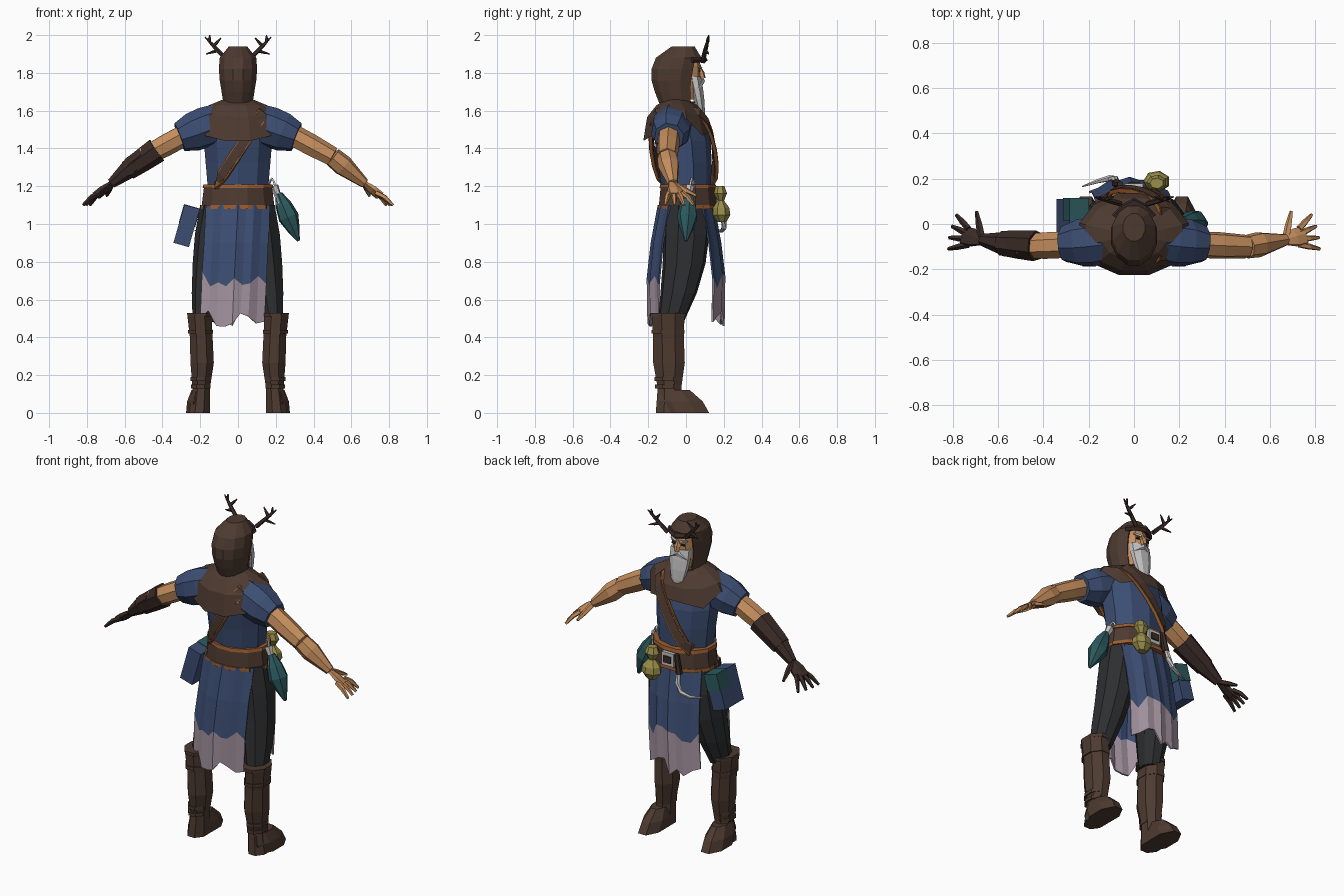
import bpy, bmesh, math, random
from mathutils import Vector, Matrix

random.seed(4)
cube = bpy.data.objects.get("Cube")
if cube:
    bpy.data.objects.remove(cube)


def material(name, *rgb):
    made = bpy.data.materials.new(name)
    made.use_nodes = True
    made.diffuse_color = (*rgb, 1)
    made.node_tree.nodes["Principled BSDF"].inputs["Base Color"].default_value = (*rgb, 1)
    return made


BROWN = material("brown leather", .075, .043, .03)
DARK = material("dark leather", .042, .024, .02)
BLUE = material("blue cloth", .045, .075, .17)
SKIN = material("skin", .56, .27, .11)
BLACK = material("charcoal cloth", .027, .028, .03)
MAUVE = material("mauve lining", .38, .3, .36)
TEAL = material("teal cloth", .025, .1, .11)
OLIVE = material("olive cloth", .32, .27, .07)
GREY = material("pale grey", .55, .55, .55)
RUST = material("rust trim", .33, .11, .03)


def finish(name, bm, *materials):
    bmesh.ops.recalc_face_normals(bm, faces=bm.faces)
    mesh = bpy.data.meshes.new(name)
    bm.to_mesh(mesh)
    bm.free()
    for entry in materials:
        mesh.materials.append(entry)
    ob = bpy.data.objects.new(name, mesh)
    bpy.context.collection.objects.link(ob)
    return ob


def thicken(ob):
    ob.modifiers.new("thickness", "SOLIDIFY").thickness = .01


def sweep(name, mat, points, widths, depth=1, sides=8, level=False, radial=False, shape=None, caps=True):
    """Join cross-sections along points; level ones lie flat, radial ones face outwards."""
    bm, rings, last = bmesh.new(), [], len(points) - 1
    for k, (p, width) in enumerate(zip(points, widths)):
        tangent = (points[min(k + 1, last)] - points[max(k - 1, 0)]).normalized()
        outward = Vector((p.x * .4, p.y, .05)) if radial else Vector((0, .2, 1))
        across = Vector((1, 0, 0)) if level else tangent.cross(outward).normalized()
        up = Vector((0, 1, 0)) if level else across.cross(tangent)
        ring = []
        for i in range(sides):
            angle = math.tau * (i + .5) / sides
            corner = p + across * width * math.cos(angle) + up * width * depth * math.sin(angle)
            if shape:
                shape(corner, angle, k / last)
            ring.append(bm.verts.new(corner))
        rings.append(ring)
    for lower, upper in zip(rings, rings[1:]):
        for i in range(sides):
            bm.faces.new((lower[i - 1], lower[i], upper[i], upper[i - 1]))
    if caps:
        bm.faces.new(rings[0])
        bm.faces.new(rings[-1])
    return finish(name, bm, mat)


def spindle(name, mat, start, end, widths, bow=(0, 0, 0), **options):
    """Evenly spaced sections from start to end, arched by bow."""
    steps = [k / (len(widths) - 1) for k in range(len(widths))]
    points = [Vector(start).lerp(Vector(end), t) + Vector(bow) * math.sin(math.pi * t) for t in steps]
    return sweep(name, mat, points, widths, **options)


def stack(name, mat, start, end, widths, **options):
    return spindle(name, mat, start, end, widths, level=True, **options)


def box(name, mat, centre, size, tilt=0):
    bm = bmesh.new()
    bmesh.ops.create_cube(bm, size=1)
    bm.transform(Matrix.Translation(centre) @ Matrix.Rotation(tilt, 4, "Y") @ Matrix.Diagonal((*size, 1)))
    return finish(name, bm, mat)


def hanging_cloth(name, facing, rows=4, columns=9):
    """Curved cloth with a torn lining along the bottom."""
    bm, grid = bmesh.new(), []
    for row in range(rows):
        t = row / (rows - 1)
        torn = .05 if row >= rows - 2 else 0
        line = []
        for column in range(columns):
            u = 2 * column / (columns - 1) - 1
            fold = .06 * u * u + .01 * (column % 2)
            y = facing * (.15 + .06 * math.sin(2 * t) - fold)
            z = 1.1 - .6 * t + random.uniform(-torn, torn)
            line.append(bm.verts.new((.17 * u - .03 * t, y, z)))
        grid.append(line)
    for row in range(rows - 1):
        for column in range(columns - 1):
            above, below = grid[row], grid[row + 1]
            face = bm.faces.new((above[column], above[column + 1], below[column + 1], below[column]))
            face.material_index = int(row == rows - 2)
    thicken(finish(name, bm, BLUE, MAUVE))


# Tunic and belt
stack("tunic", BLUE, (0, 0, 1.1), (0, -.06, 1.66), (.17, .17, .18, .19, .18, .07),
      bow=(0, .02, 0), depth=.78, sides=10)
belt_base, belt_top = Vector((0, .01, 1.09)), Vector((0, .01, 1.2))
trim = Vector((0, 0, .01))
stack("belt", BROWN, belt_base, belt_top, (.2, .186), depth=.8, sides=12)
stack("belt_lower_trim", RUST, belt_base - trim, belt_base + trim, (.205, .204), depth=.8, sides=12)
stack("belt_upper_trim", RUST, belt_top - trim, belt_top + trim, (.194, .19), depth=.8, sides=12)
box("buckle", GREY, (0, .168, 1.145), (.08, .02, .08))
box("buckle_centre", DARK, (0, .176, 1.145), (.05, .02, .04))

# Diagonal strap looped from shoulder to hip
loop = []
for step in range(17):
    angle = math.tau * step / 16
    swell = math.copysign(abs(math.sin(angle)) ** .4, math.sin(angle))
    loop.append(Vector((.01, -.015, 1.4)) + Vector((.13, -.03, .2)) * math.cos(angle)
                + Vector((0, .165, 0)) * swell)
sweep("strap", BROWN, loop, [.035] * len(loop), depth=.45, sides=4, radial=True)
sweep("strap_trim", RUST, loop, [.045] * len(loop), depth=.28, sides=4, radial=True)


# Shoulder mantle, its hem dipping at chest and back
def drape(corner, angle, t):
    slope = math.sin(angle)
    corner.z -= .14 * t ** 3 * min(1, 1.35 * abs(slope) ** 1.5)
    if t == 1 and slope > .9:
        corner.z += .05


stack("mantle", BROWN, (0, -.05, 1.66), (0, -.045, 1.58), (.08, .15, .22, .25),
      depth=.75, sides=12, shape=drape, caps=False)

# Hood, opened at the face
hood = stack("hood", BROWN, (0, -.045, 1.64), (0, -.015, 1.94), (.08, .09, .1, .105, .1, .05),
             bow=(0, -.03, 0), depth=1.25, sides=12)
bm = bmesh.new()
bm.from_mesh(hood.data)
opening = []
for face in bm.faces:
    middle = face.calc_center_median()
    if 1.66 < middle.z < 1.88 and middle.y > 0 and abs(middle.x) < .07:
        opening.append(face)
bmesh.ops.delete(bm, geom=opening, context="FACES")
bm.to_mesh(hood.data)
bm.free()
thicken(hood)

# Face, beard and brow band
stack("face", SKIN, (0, 0, 1.66), (0, 0, 1.9), (.05, .066, .07, .07, .05), depth=1.12, sides=10)
spindle("nose", SKIN, (0, .07, 1.83), (0, .09, 1.77), (.01, .018, .015), sides=5)
stack("beard", GREY, (0, .09, 1.54), (0, .045, 1.78), (.015, .042, .058, .066, .066), depth=.55)
spindle("brow_band", DARK, (-.085, .03, 1.87), (.085, .03, 1.87), (.016, .016, .02, .016, .016),
        bow=(0, .065, 0), sides=5)

for side, sign, hand in (("bare", 1, SKIN), ("gloved", -1, DARK)):
    def at(x, y, z):
        return Vector((sign * x, y, z))

    # Facial hair and eyes
    spindle("moustache_" + side, GREY, at(0, .087, 1.76), at(.06, .066, 1.72), (.014, .013, .005), sides=5)
    spindle("eyebrow_" + side, GREY, at(.014, .08, 1.826), at(.055, .064, 1.835), (.008, .006), sides=4)
    box("eye_" + side, BLACK, at(.032, .073, 1.81), (.02, .01, .01))

    # Antlers: one beam and its tines
    root, crown = at(.06, .09, 1.87), at(.175, .12, 1.99)
    spindle("antler_beam_" + side, DARK, root, crown, (.013, .012, .01, .003), sides=5)
    for t, x, z in ((.4, .168, 1.9), (.6, .09, 1.985), (.8, .15, 2)):
        spindle("antler_tine_" + side, DARK, root.lerp(crown, t), at(x, .12, z), (.01, .008, .003), sides=5)

    # Sleeve and arm between joints
    shoulder, elbow = at(.27, -.09, 1.48), at(.5, -.1, 1.355)
    wrist, knuckles = at(.67, -.07, 1.215), at(.75, -.05, 1.15)
    spindle("sleeve_" + side, BLUE, at(.1, -.07, 1.54), at(.31, -.09, 1.46), (.1, .11, .105, .08))
    spindle("upper_arm_" + side, SKIN, shoulder, elbow, (.06, .06, .053), sides=7)
    spindle("forearm_" + side, hand, elbow, wrist, (.053, .057, .042, .027), sides=7)
    if hand == DARK:
        spindle("glove_cuff", DARK, shoulder.lerp(elbow, .7), elbow.lerp(wrist, .5), (.07, .064, .055), sides=7)

    # Hand with fanned fingers
    spindle("palm_" + side, hand, wrist, knuckles, (.027, .045, .045), depth=.45, sides=6)
    for i in range(4):
        spindle("finger_" + side, hand, at(.73, .023 * i - .09, 1.165), at(.82 - .004 * i * i, .05 * i - .11, 1.1),
                (.015, .014, .008), bow=(0, 0, .01), sides=5)
    spindle("thumb_" + side, hand, wrist, at(.695, .055, 1.15), (.018, .016, .008), sides=5)

    # Trousers and boots
    stack("trouser_leg_" + side, BLACK, at(.18, -.08, .48), at(.1, 0, 1.1), (.06, .085, .1, .108, .1),
          bow=(0, .03, 0), depth=1.15, sides=9)
    stack("boot_shaft_" + side, BROWN, at(.205, -.085, 0), at(.205, -.095, .53), (.06, .05, .067, .065, .07),
          bow=at(-.015, 0, 0), depth=1.35)
    stack("boot_foot_" + side, BROWN, at(.212, 0, 0), at(.205, -.06, .12), (.068, .066, .045), depth=1.95)
    for z, width in ((.13, .056), (.17, .058), (.42, .071), (.51, .075)):
        stack("boot_band_" + side, BROWN, at(.198, -.095, z), at(.198, -.095, z + .02), (width, width), depth=1.34)

# Hanging front and back cloths
hanging_cloth("front_cloth", 1)
hanging_cloth("back_cloth", -1)

# Satchel with flap
box("satchel", BLUE, (-.272, .02, .99), (.085, .18, .21), tilt=.28)
box("satchel_flap", TEAL, (-.256, .065, 1.045), (.09, .1, .1), tilt=.28)

# Teal drop bag with a pale neck
spindle("drop_bag", TEAL, (.215, .015, 1.16), (.32, 0, .91), (.02, .045, .056, .035, .008), sides=7)
spindle("bag_neck", GREY, (.19, .02, 1.2), (.23, .01, 1.11), (.025, .018, .034), sides=6)
spindle("bag_hook", GREY, (.16, .04, 1.2), (.2, .02, 1.19), [.007] * 5, bow=(0, 0, .045), sides=4)

# Olive coin pouch
stack("coin_pouch", OLIVE, (.1, .19, 1.01), (.1, .18, 1.2), (.03, .06, .055, .022, .045, .03), depth=.8, sides=7)

# Curved horn in its holder
spindle("horn", GREY, (-.08, .18, 1.1), (-.23, .165, .965), (.012, .016, .014, .01, .003),
        bow=(.05, .03, -.05), sides=6)
stack("horn_holder", DARK, (-.08, .18, 1.08), (-.06, .175, 1.19), (.02, .014), sides=6)
